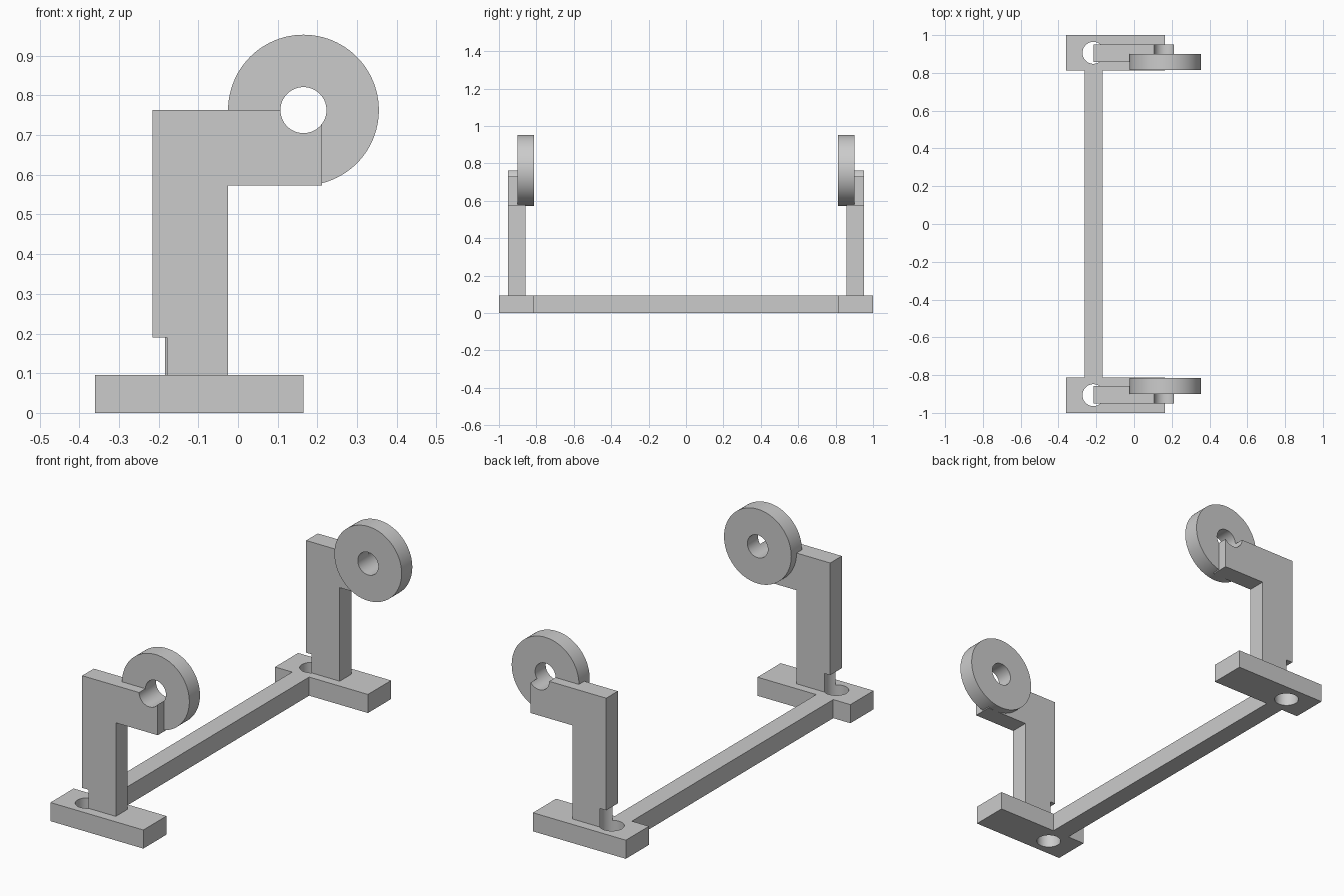
import bpy
import bmesh
import math
from mathutils import Matrix, Vector

cube = bpy.data.objects.get("Cube")
if cube:
    bpy.data.objects.remove(cube, do_unlink=True)

GREY = (0.6, 0.6, 0.6, 1.0)
mat = bpy.data.materials.new("plain grey")
mat.use_nodes = True
mat.diffuse_color = GREY
mat.node_tree.nodes["Principled BSDF"].inputs["Base Color"].default_value = GREY

BASE_H = 0.095
HOLE_R = 0.058
HOLE_X = -0.215          # mounting hole and beam centre line
AXLE_X, AXLE_Z = 0.165, 0.763


def add_object(name, bm):
    bmesh.ops.recalc_face_normals(bm, faces=bm.faces)
    mesh = bpy.data.meshes.new(name)
    bm.to_mesh(mesh)
    bm.free()
    mesh.materials.append(mat)
    obj = bpy.data.objects.new(name, mesh)
    bpy.context.collection.objects.link(obj)
    return obj


def extrude(name, points, direction):
    """Solid from a flat outline pushed along a direction."""
    bm = bmesh.new()
    face = bm.faces.new([bm.verts.new(p) for p in points])
    moved = bmesh.ops.extrude_face_region(bm, geom=[face])["geom"]
    verts = [v for v in moved if isinstance(v, bmesh.types.BMVert)]
    bmesh.ops.translate(bm, verts=verts, vec=direction)
    return add_object(name, bm)


def cylinder(name, start, end, radius):
    start, end = Vector(start), Vector(end)
    axis = end - start
    turn = axis.to_track_quat("Z", "Y").to_matrix().to_4x4()
    bm = bmesh.new()
    bmesh.ops.create_cone(bm, cap_ends=True, segments=96, radius1=radius,
                          radius2=radius, depth=axis.length,
                          matrix=Matrix.Translation((start + end) / 2) @ turn)
    return add_object(name, bm)


def select_only(obj):
    bpy.ops.object.select_all(action="DESELECT")
    obj.select_set(True)
    bpy.context.view_layer.objects.active = obj


def cut(obj, cutter):
    mod = obj.modifiers.new("hole", "BOOLEAN")
    mod.operation = "DIFFERENCE"
    mod.solver = "EXACT"
    mod.object = cutter
    select_only(obj)
    bpy.ops.object.modifier_apply(modifier=mod.name)


# Base frame: two foot plates joined by a long beam
left, right, inner, half = -0.36, 0.165, 0.813, 0.048
quarter = [(HOLE_X + half, -inner), (right, -inner), (right, -1),
           (left, -1), (left, -inner), (HOLE_X - half, -inner)]
outline = quarter + [(x, -y) for x, y in reversed(quarter)]
base = extrude("base_frame", [(x, y, 0) for x, y in outline], (0, 0, BASE_H))
parts = [base]

# Bracket side profile (x, z): upright post with a forward arm
ARM_BOTTOM = AXLE_Z - 0.19
bracket = [(-0.215, BASE_H), (-0.025, BASE_H), (-0.025, ARM_BOTTOM),
           (0.212, ARM_BOTTOM), (0.212, AXLE_Z), (-0.215, AXLE_Z)]

for side, label in ((-1, "front"), (1, "back")):
    # Bracket and wheel
    arm = extrude(label + "_bracket",
                  [(x, side * 0.951, z) for x, z in bracket],
                  (0, -side * 0.094, 0))
    wheel = cylinder(label + "_wheel", (AXLE_X, side * 0.9, AXLE_Z),
                     (AXLE_X, side * 0.814, AXLE_Z), 0.19)
    # Mounting hole also bites into the foot of the post
    drill = cylinder("mount_cutter", (HOLE_X, side * 0.906, -0.1),
                     (HOLE_X, side * 0.906, 0.19), HOLE_R)
    # Axle bore goes through both wheel and arm
    bore = cylinder("bore_cutter", (AXLE_X, side * 1.1, AXLE_Z),
                    (AXLE_X, side * 0.7, AXLE_Z), HOLE_R)
    cut(base, drill)
    cut(arm, drill)
    cut(arm, bore)
    cut(wheel, bore)
    for helper in (drill, bore):
        bpy.data.objects.remove(helper, do_unlink=True)
    parts += [arm, wheel]

# Smooth round walls, sharp corners
for obj in parts:
    select_only(obj)
    bpy.ops.object.shade_smooth_by_angle(angle=math.radians(30))
